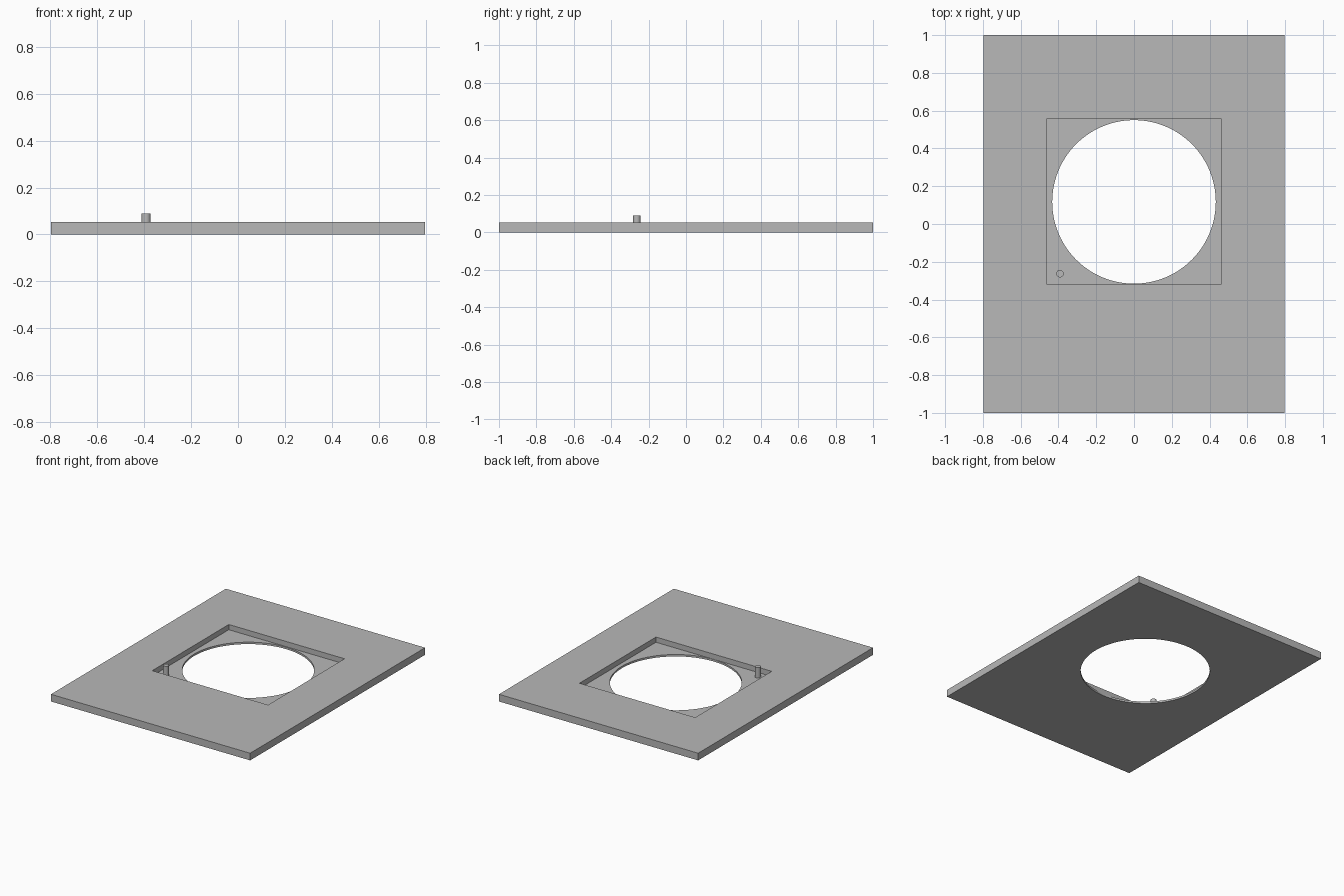
import bpy
import math

cube = bpy.data.objects.get("Cube")
if cube:
    bpy.data.objects.remove(cube, do_unlink=True)

THICK, FLOOR = 0.052, 0.014      # plate thickness, recess floor height
CENTRE_Y = 0.119                 # centre of recess and hole

grey = bpy.data.materials.new("plain grey")
grey.use_nodes = True
colour = (0.48, 0.48, 0.48, 1)
grey.diffuse_color = colour
grey.node_tree.nodes["Principled BSDF"].inputs["Base Color"].default_value = colour


def finish(name):
    obj = bpy.context.object
    obj.name = name
    obj.data.materials.append(grey)
    return obj


def box(name, x, y, width, depth, low, high):
    bpy.ops.mesh.primitive_cube_add(size=1, location=(x, y, (low + high) / 2))
    bpy.context.object.scale = (width, depth, high - low)
    bpy.ops.object.transform_apply(location=False, rotation=False, scale=True)
    return finish(name)


def cylinder(name, x, y, radius, low, high, sides):
    bpy.ops.mesh.primitive_cylinder_add(
        vertices=sides, radius=radius, depth=high - low,
        location=(x, y, (low + high) / 2))
    return finish(name)


def smooth(obj):
    bpy.ops.object.select_all(action="DESELECT")
    obj.select_set(True)
    bpy.context.view_layer.objects.active = obj
    bpy.ops.object.shade_smooth_by_angle(angle=math.radians(30))


def cut(target, cutter):
    cutter.hide_render = True
    mod = target.modifiers.new("cut", "BOOLEAN")
    mod.operation = "DIFFERENCE"
    mod.solver = "EXACT"
    mod.object = cutter
    bpy.context.view_layer.objects.active = target
    bpy.ops.object.modifier_apply(modifier=mod.name)
    bpy.data.objects.remove(cutter, do_unlink=True)


# Flat plate with a rectangular recess and a round through hole
plate = box("plate", 0, 0, 1.595, 2, 0, THICK)
cut(plate, box("recess_cutter", 0, CENTRE_Y, 0.927, 0.875, FLOOR, 0.2))
cut(plate, cylinder("hole_cutter", 0, CENTRE_Y - 0.002, 0.433, -0.1, 0.2, 96))
smooth(plate)

# Small peg standing in the front right corner of the recess
peg = cylinder("locating_peg", -0.392, -0.263, 0.0195, FLOOR - 0.004, 0.09, 32)
smooth(peg)
